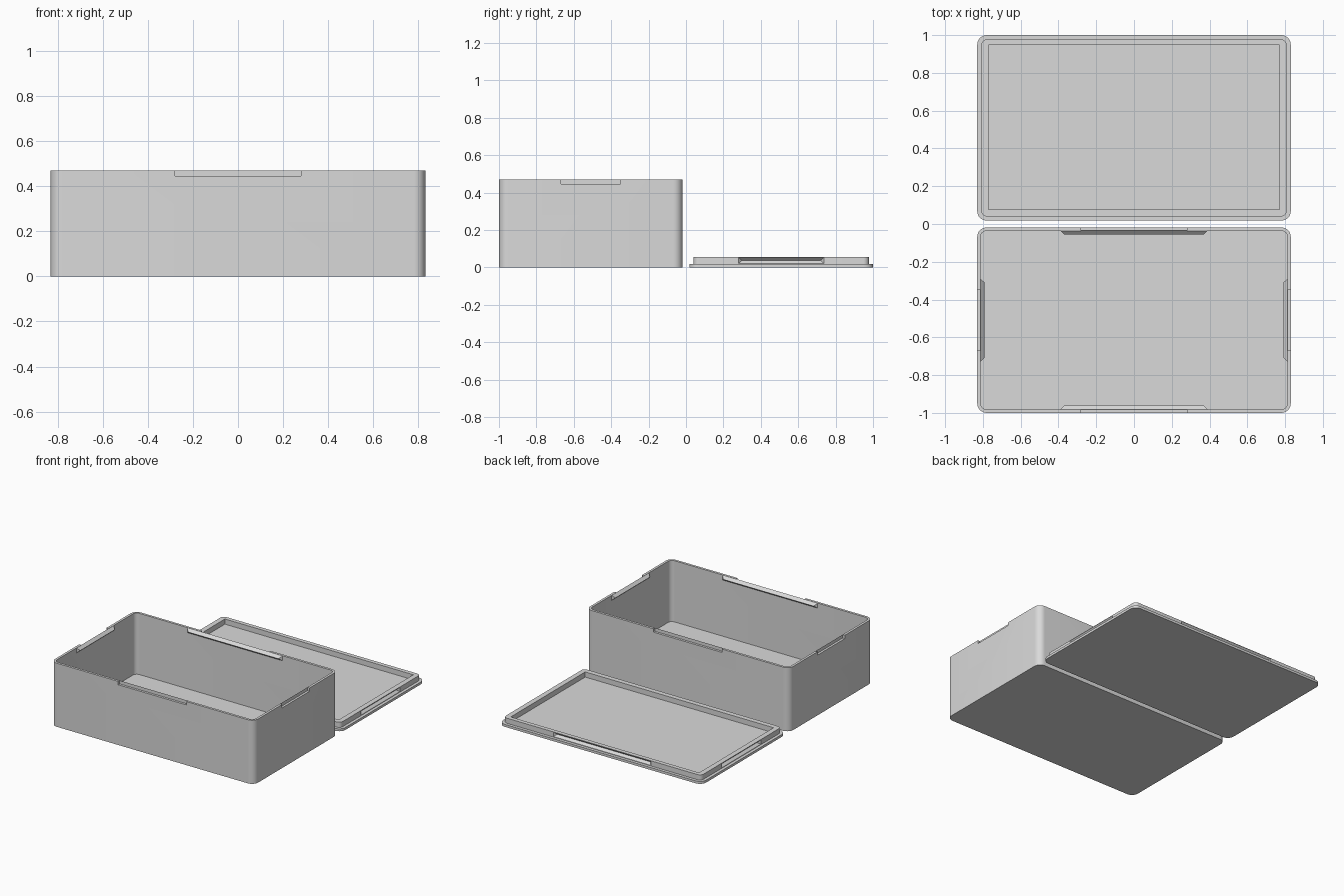
import bpy, bmesh, math
from mathutils import Matrix, Vector

if "Cube" in bpy.data.objects:
    bpy.data.objects.remove(bpy.data.objects["Cube"], do_unlink=True)

HX, HY, CY = 0.83, 0.491, 0.509      # half sizes and centre offset of both parts
H, WALL, FLOOR = 0.47, 0.018, 0.018
LID_TOP, RIM_IN = 0.056, 0.022

grey = bpy.data.materials.new("plain grey")
grey.use_nodes = True
grey.diffuse_color = (0.7, 0.7, 0.7, 1)
grey.node_tree.nodes["Principled BSDF"].inputs["Base Color"].default_value = (0.7, 0.7, 0.7, 1)


def finish(name, bm):
    bmesh.ops.recalc_face_normals(bm, faces=bm.faces)
    me = bpy.data.meshes.new(name)
    bm.to_mesh(me)
    bm.free()
    me.materials.append(grey)
    ob = bpy.data.objects.new(name, me)
    bpy.context.collection.objects.link(ob)
    return ob


def rounded_loop(inset, r, z, cy, n=8):
    pts = []
    x, y = HX - inset - r, HY - inset - r
    for k, (sx, sy) in enumerate([(1, 1), (-1, 1), (-1, -1), (1, -1)]):
        for i in range(n + 1):
            a = math.pi / 2 * (k + i / n)
            pts.append((sx * x + r * math.cos(a), cy + sy * y + r * math.sin(a), z))
    return pts


def stacked(name, levels, cy):
    """Closed solid through rounded rectangles given as (inset, radius, z)."""
    bm = bmesh.new()
    loops = [[bm.verts.new(p) for p in rounded_loop(i, r, z, cy)] for i, r, z in levels]
    for a, b in zip(loops, loops[1:]):
        for j in range(len(a)):
            k = (j + 1) % len(a)
            bm.faces.new((a[j], a[k], b[k], b[j]))
    bm.faces.new(loops[0])
    bm.faces.new(loops[-1])
    return finish(name, bm)


def block(name, centre, size):
    bm = bmesh.new()
    bmesh.ops.create_cube(bm, size=1, matrix=Matrix.Translation(centre) @ Matrix.Diagonal((*size, 1)))
    return finish(name, bm)


def wedge(name, side, cy, inset, half, depth, zs):
    """Triangular bar along one side, its ridge pointing inward, with tapered ends."""
    angle, dist = side
    bm = bmesh.new()
    base = dist - inset
    rows = []
    for s in (-1, 1):
        rows.append([bm.verts.new(p) for p in (
            (s * half, base, zs[0]),
            (s * (half - 0.02), base - depth, zs[1]),
            (s * half, base, zs[2]))])
    a, b = rows
    for j in range(3):
        k = (j + 1) % 3
        bm.faces.new((a[j], a[k], b[k], b[j]))
    bm.faces.new(a)
    bm.faces.new(b)
    bm.transform(Matrix.Translation((0, cy, 0)) @ Matrix.Rotation(angle, 4, 'Z'))
    return finish(name, bm)


def cut(ob, cutter):
    cutter.hide_render = True
    mod = ob.modifiers.new("cut", 'BOOLEAN')
    mod.operation, mod.solver, mod.object = 'DIFFERENCE', 'EXACT', cutter
    bpy.context.view_layer.objects.active = ob
    bpy.ops.object.modifier_apply(modifier=mod.name)
    bpy.data.objects.remove(cutter, do_unlink=True)


# Each side: name, rotation, distance from centre, notch / ridge / groove half lengths
SIDES = [("back", 0, HY, 0.28, 0.39, 0.40),
         ("right", math.pi / 2, HX, 0.16, 0.22, 0.23),
         ("front", math.pi, HY, 0.28, 0.39, 0.40),
         ("left", -math.pi / 2, HX, 0.16, 0.22, 0.23)]

# Open box and flat lid with a raised rim
box = stacked("box_shell", [(0, 0.05, 0), (0, 0.05, H), (WALL, 0.032, H), (WALL, 0.032, FLOOR)], -CY)
lid = stacked("lid", [(0, 0.05, 0), (0, 0.05, 0.018), (RIM_IN, 0.03, 0.018), (RIM_IN, 0.03, LID_TOP)], CY)
cut(lid, block("lid_recess_cutter", (0, CY + 0.003, 0.118), (1.54, 0.87, 0.2)))

for name, angle, dist, notch, ridge, groove in SIDES:
    # Finger notch through the top of the wall
    mid = Matrix.Rotation(angle, 4, 'Z') @ Vector((0, dist - WALL / 2, H))
    size = (2 * notch, 0.03, 0.05) if dist == HY else (0.03, 2 * notch, 0.05)
    cut(box, block("notch_cutter", mid + Vector((0, -CY, 0)), size))
    # Snap ridge inside the box and matching groove around the lid rim
    wedge(name + "_snap_ridge", (angle, dist), -CY, WALL - 0.001, ridge, 0.021, (H, 0.45, 0.432))
    cut(lid, wedge("groove_cutter", (angle, dist), CY, RIM_IN - 0.002, groove, 0.02, (0.02, 0.037, 0.055)))

# Smooth the rounded corners, keep the edges crisp
for ob in (box, lid):
    bpy.ops.object.select_all(action='DESELECT')
    ob.select_set(True)
    bpy.context.view_layer.objects.active = ob
    bpy.ops.object.shade_smooth_by_angle(angle=math.radians(30))
